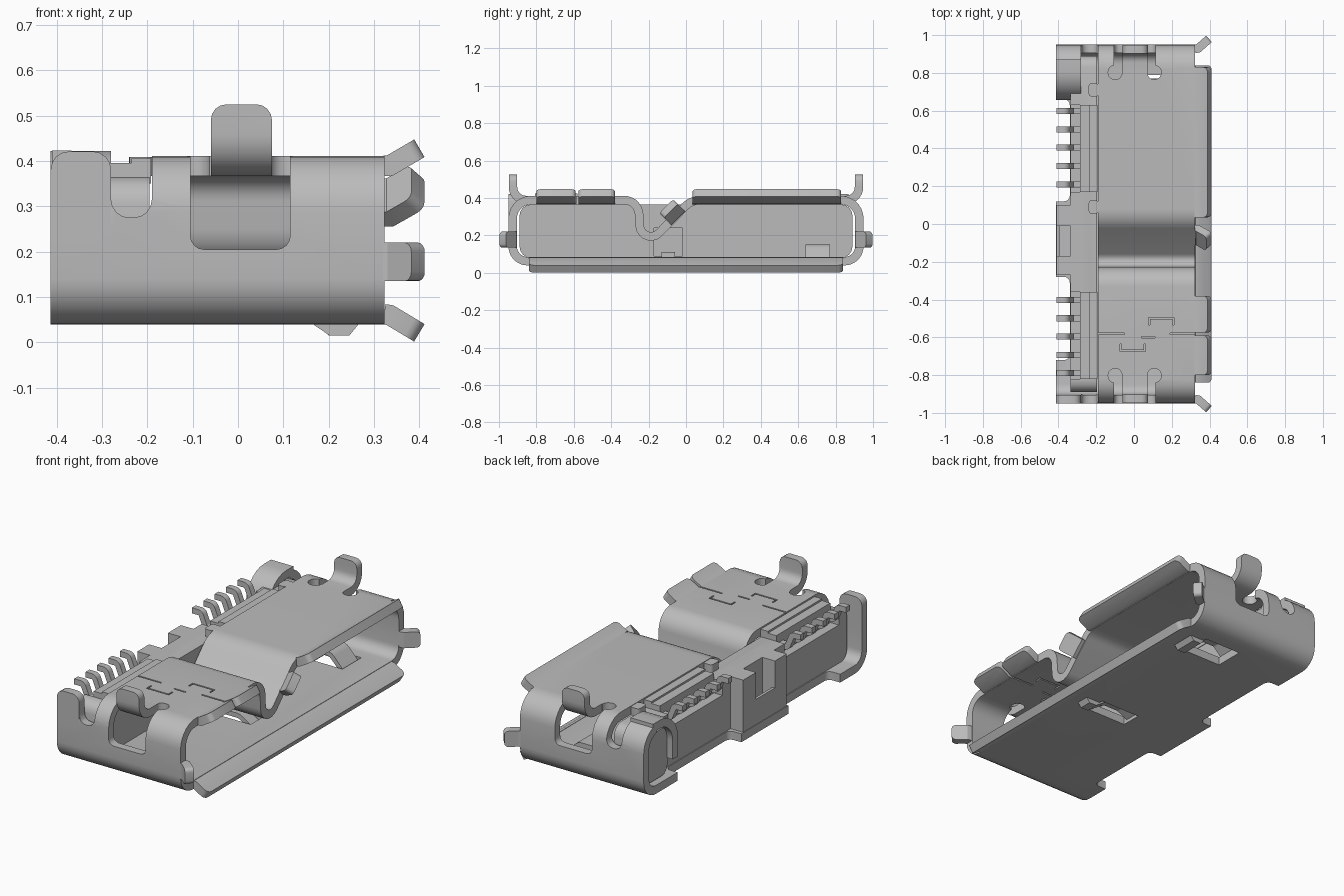
import bpy, bmesh, math
from mathutils import Vector

if "Cube" in bpy.data.objects:
    bpy.data.objects.remove(bpy.data.objects["Cube"], do_unlink=True)

metal = bpy.data.materials.new("satin grey")
metal.use_nodes = True
GREY = (0.5, 0.5, 0.5, 1)
metal.diffuse_color = GREY
metal.node_tree.nodes["Principled BSDF"].inputs["Base Color"].default_value = GREY

X, Y, Z = Vector((1, 0, 0)), Vector((0, 1, 0)), Vector((0, 0, 1))
T = 0.045  # sheet thickness
parts = []


def finish(name, bm, keep=True):
    bmesh.ops.recalc_face_normals(bm, faces=bm.faces)
    mesh = bpy.data.meshes.new(name)
    bm.to_mesh(mesh)
    bm.free()
    obj = bpy.data.objects.new(name, mesh)
    bpy.context.collection.objects.link(obj)
    if keep:
        mesh.materials.append(metal)
        parts.append(obj)
    else:
        obj.hide_render = True
    return obj


def fillet(points, closed=False, steps=7):
    """Round the corners of a path; each point is (a, b) or (a, b, radius)."""
    out, n = [], len(points)
    for i, pt in enumerate(points):
        p = Vector(pt[:2])
        if len(pt) < 3 or (not closed and i in (0, n - 1)):
            out.append(p)
            continue
        d1 = (Vector(points[i - 1][:2]) - p).normalized()
        d2 = (Vector(points[(i + 1) % n][:2]) - p).normalized()
        half = d1.angle(d2) / 2
        c = p + (d1 + d2).normalized() * pt[2] / math.sin(half)
        reach = pt[2] / math.tan(half)
        v1, v2 = p + d1 * reach - c, p + d2 * reach - c
        a1 = math.atan2(v1.y, v1.x)
        turn = math.atan2(v1.x * v2.y - v1.y * v2.x, v1.dot(v2))
        for k in range(steps + 1):
            a = a1 + turn * k / steps
            out.append(c + Vector((math.cos(a), math.sin(a))) * pt[2])
    return out


def ribbon(name, points, c0, c1, axes, t=T, closed=False, tip=0, origin=(0, 0, 0)):
    """Bent sheet strip: a path in the first two axes, as wide as c0..c1 in the third."""
    A, B, C = axes
    path = fillet(points, closed)
    n = len(path)
    bm = bmesh.new()
    rings = []
    for i, p in enumerate(path):
        before = p - path[i - 1] if closed or i else None
        after = path[(i + 1) % n] - p if closed or i < n - 1 else None
        d1 = (before or after).normalized()
        d2 = (after or before).normalized()
        n1, n2 = Vector((-d1.y, d1.x)), Vector((-d2.y, d2.x))
        m = (n1 + n2).normalized()
        off = m * (t / 2) / max(m.dot(n1), 0.4)
        rings.append([bm.verts.new(Vector(origin) + A * q.x + B * q.y + C * c)
                      for q, c in ((p - off, c0), (p + off, c0), (p + off, c1), (p - off, c1))])
    for i in range(n if closed else n - 1):
        r, s = rings[i], rings[(i + 1) % n]
        for k in range(4):
            j = (k + 1) % 4
            bm.faces.new((r[k], r[j], s[j], s[k]))
    if not closed:
        bm.faces.new(rings[0])
        bm.faces.new(rings[-1])
    if tip:
        e = rings[-1]
        edges = [bm.edges.get((e[0], e[1])), bm.edges.get((e[2], e[3]))]
        bmesh.ops.bevel(bm, geom=edges, offset=tip, segments=4, profile=0.5, affect='EDGES')
    return finish(name, bm)


def box(name, x, y, z, keep=True, round_axis=None, r=0.02):
    bm = bmesh.new()
    bmesh.ops.create_cube(bm, size=1)
    for v in bm.verts:
        v.co = [lo + (hi - lo) * (c + 0.5) for c, (lo, hi) in zip(v.co, (x, y, z))]
    if round_axis is not None:
        edges = [e for e in bm.edges
                 if abs((e.verts[0].co - e.verts[1].co).normalized()[round_axis]) > 0.9]
        bmesh.ops.bevel(bm, geom=edges, offset=r, segments=4, profile=0.5, affect='EDGES')
    return finish(name, bm, keep)


def cut(obj, cutters):
    for c in cutters:
        mod = obj.modifiers.new("cut", 'BOOLEAN')
        mod.operation, mod.solver, mod.object = 'DIFFERENCE', 'EXACT', c
    deps = bpy.context.evaluated_depsgraph_get()
    mesh = bpy.data.meshes.new_from_object(obj.evaluated_get(deps))
    obj.modifiers.clear()
    obj.data = mesh
    mesh.materials.clear()
    mesh.materials.append(metal)
    for c in cutters:
        bpy.data.objects.remove(c, do_unlink=True)


def hole(x, y, z, **kw):
    return box("cutter", x, y, z, keep=False, **kw)


def span(s, a, b):
    return tuple(sorted((s * a, s * b)))


# Wrapped sheet shell with the dip in its top
shell = ribbon("shell", [(-.927, .062, .08), (.927, .062, .08), (.927, .389, .1),
                         (.028, .389, .12), (-.24, .115, .06), (-.255, .389, .08),
                         (-.927, .389, .1)], -.413, .323, (Y, Z, X), closed=True)
cutters = [hole((-.5, -.19), (-.84, .84), (.12, .6)),
           hole((-.5, -.28), (-1.1, -.7), (.25, .6)),
           hole((-.5, -.34), (.12, .66), (-.1, .2), round_axis=2, r=.03),
           hole((-.5, -.34), (-.72, -.28), (-.1, .2), round_axis=2, r=.03),
           hole((-.06, .18), (-.15, -.04), (-.1, .12)),
           hole((-.04, .18), (.63, .79), (-.1, .12))]
for s in (-1, 1):
    cutters.append(hole((-.105, .115), span(s, .8, 1.1), (.205, .6), round_axis=1, r=.03))
    cutters.append(hole((-.28, -.19), span(s, .82, 1.1), (.275, .7), round_axis=1, r=.04))
    # Round reliefs beside the solder tabs
    for x in span(1, -.1, .107):
        cutters.append(hole((x - .037, x + .037), span(s, .765, .84), (.34, .6),
                            round_axis=2, r=.035))
# Latch slits in the top
for x0, x1, y in ((-.2, -.05, -.58), (-.07, .06, -.67), (.08, .21, -.5),
                  (.04, .11, -.6), (.19, .34, -.58)):
    cutters.append(hole((x0, x1), (y - .004, y + .004), (.3, .6)))
for x, y in ((-.07, -.655), (.056, -.655), (.082, -.515), (.208, -.515)):
    cutters.append(hole((x - .004, x + .004), (y - .019, y + .019), (.3, .6)))
cut(shell, cutters)

# Flared lips round the open side
top_lip = [(.322, .389), (.335, .39), (.4, .428)]
for name, y0, y1 in (("long", .035, .83), ("middle", -.575, -.38), ("outer", -.8, -.59)):
    ribbon(name + "_top_lip", top_lip, y0, y1, (X, Z, Y), tip=.025)
ribbon("bottom_lip", [(.322, .062), (.335, .06), (.4, .021)], -.84, .84, (X, Z, Y), tip=.025)
slope, rise = Vector((0, .707, .707)), Vector((0, -.707, .707))
ribbon("dip_lip", [(.322, 0), (.335, 0), (.397, .05)], -.05, .055, (X, rise, slope),
       tip=.02, origin=(0, -.06, .307))

for s, side in ((-1, "front"), (1, "back")):
    ribbon(side + "_side_lip", [(.322, .927), (.34, .93), (.397, .98)], .135, .22,
           (X, Y * s, Z), tip=.02)
    # Upright solder tabs
    ribbon(side + "_tab", [(.76, .389), (.925, .389, .07), (.925, .525)], -.06, .075,
           (Y * s, Z, X), tip=.035)

# Straight flap at the front end, strip curled down over the housing at the back
ribbon("front_flap", [(-.927, .25), (-.927, .421)], -.413, -.28, (Y, Z, X), tip=.04)
ribbon("curled_strip", [(.87, .4), (.68, .4, .13), (.68, .17)], -.413, -.28, (Y, Z, X))
box("housing_end", (-.38, -.2), (.7, .89), (.09, .345), round_axis=0, r=.05)

# Spring leaves in the floor slots
for name, y0, y1, top in (("middle", -.13, -.06, .1), ("back", .64, .77, .14)):
    ribbon(name + "_spring", [(-.08, .062), (0, top, .03), (.1, top, .05), (.205, .028),
                              (.24, .028), (.262, .055)], y0, y1, (X, Z, Y), t=.025)

# Moulded housing behind the shell opening, stepped down under the pins
PIN_BAYS = (("back", .17, .63), ("front", -.82, -.36))
housing = box("housing", (-.335, -.195), (-.89, .89), (.08, .365), round_axis=0, r=.06)
cut(housing, [hole((-.255, -.1), (-.17, -.02), (.09, .24))]
    + [hole((-.4, -.285), (y0, y1), (.29, .5)) for _, y0, y1 in PIN_BAYS])
block = box("centre_block", (-.41, -.25), (-.27, .1), (.06, .365))
cut(block, [hole((-.5, -.262), (-.17, -.01), (.22, .5)),
            hole((-.395, -.262), (-.17, -.01), (.15, .5))])
for name, y0, y1 in PIN_BAYS:
    box(name + "_ledge", (-.285, -.2), (y0, y1), (.35, .395))
    box(name + "_ridge", (-.235, -.192), (y0, y1), (.35, .405))
for y in (.09, .71):
    box("plate_ear", (-.24, -.188), (y - .035, y + .035), (.367, .409), round_axis=2, r=.015)

# Contact pins
for first in (.21, -.79):
    for i in range(5):
        y = first + i * .097
        ribbon("pin", [(-.41, .408), (-.36, .408, .02), (-.33, .335, .02), (-.27, .335)],
               y - .016, y + .016, (X, Z, Y), t=.03)

# Smooth bends, sharp edges
for o in bpy.context.selected_objects:
    o.select_set(False)
for o in parts:
    o.select_set(True)
bpy.context.view_layer.objects.active = shell
bpy.ops.object.shade_smooth_by_angle(angle=math.radians(30))
